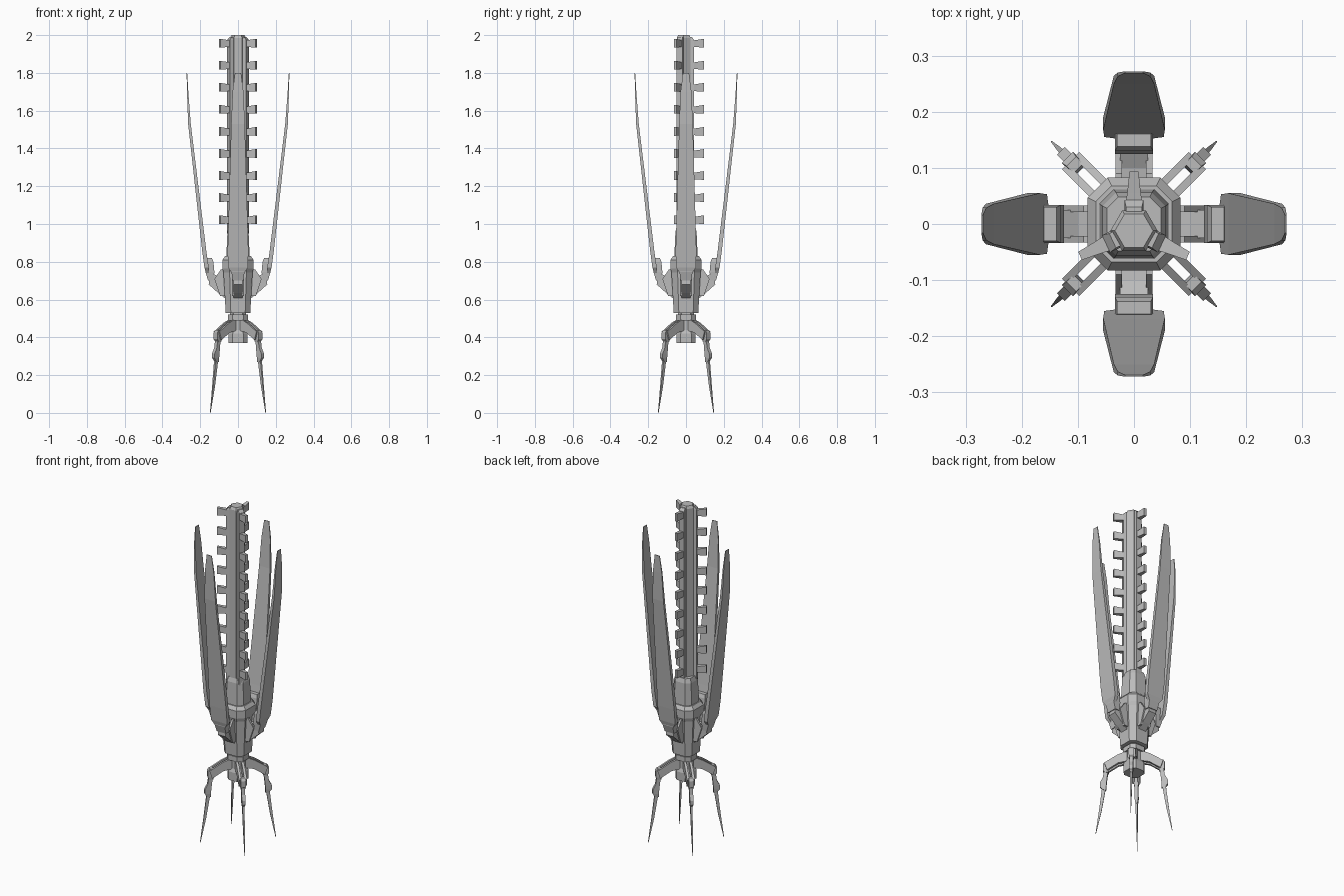
import bpy, bmesh
from math import radians
from mathutils import Matrix

cube = bpy.data.objects.get("Cube")
if cube:
    bpy.data.objects.remove(cube, do_unlink=True)

grey = bpy.data.materials.new("steel_grey")
grey.use_nodes = True
COLOUR = (0.5, 0.5, 0.5, 1)
grey.diffuse_color = COLOUR
grey.node_tree.nodes["Principled BSDF"].inputs["Base Color"].default_value = COLOUR


def loft(name, rings, matrix=Matrix()):
    """Skin matching rings of points and cap both ends."""
    bm = bmesh.new()
    loops = [[bm.verts.new(matrix @ Matrix.Translation(p).translation) for p in ring]
             for ring in rings]
    n = len(loops[0])
    for a, b in zip(loops, loops[1:]):
        for i in range(n):
            j = (i + 1) % n
            bm.faces.new((a[i], a[j], b[j], b[i]))
    bm.faces.new(loops[0])
    bm.faces.new(loops[-1])
    bmesh.ops.recalc_face_normals(bm, faces=bm.faces)
    mesh = bpy.data.meshes.new(name)
    bm.to_mesh(mesh)
    bm.free()
    mesh.materials.append(grey)
    obj = bpy.data.objects.new(name, mesh)
    bpy.context.collection.objects.link(obj)
    return obj


def bar(name, sections, angle, shift=0, centre_y=0):
    """Radial bar; each section is inner (r, z), outer (r, z), half width."""
    rings = [[(r0, shift - w, z0), (r1, shift - w, z1),
              (r1, shift + w, z1), (r0, shift + w, z0)]
             for r0, z0, r1, z1, w in sections]
    place = Matrix.Translation((0, centre_y, 0)) @ Matrix.Rotation(radians(angle), 4, 'Z')
    return loft(name, rings, place)


def upright(name, sections, angle, shift=0, centre_y=0):
    """Bar climbing in z; each section is z, inner r, outer r, half width."""
    return bar(name, [(a, z, b, z, w) for z, a, b, w in sections], angle, shift, centre_y)


def octagon(h, c, z):
    """Square of half size h with corners cut back to c."""
    return [(h, -c, z), (h, c, z), (c, h, z), (-c, h, z),
            (-h, c, z), (-h, -c, z), (-c, -h, z), (c, -h, z)]


def hexagon(r, z, y):
    return [tuple(Matrix.Rotation(radians(60 * i), 3, 'Z') @ Matrix.Translation((r, 0, z)).translation
                  + Matrix.Translation((0, y, 0)).translation) for i in range(6)]


# Central hull
loft("body", [octagon(.065, .038, .53), octagon(.078, .045, .76)])
loft("body_collar", [octagon(.076, .044, .74), octagon(.083, .047, .765),
                     octagon(.083, .047, .81), octagon(.068, .04, .83)])
loft("spine_sleeve", [octagon(.062, .036, .82), octagon(.056, .032, .96),
                      octagon(.048, .028, .985)])
loft("neck", [octagon(.042, .024, .40), octagon(.042, .024, .54)])
loft("neck_foot", [octagon(.05, .028, .37), octagon(.05, .028, .42), octagon(.042, .024, .44)])
loft("neck_ring", [octagon(.053, .03, .49), octagon(.053, .03, .52)])

# Spine with three rails of teeth
SPINE_Y = -.012
loft("spine", [hexagon(.042, .95, SPINE_Y), hexagon(.042, 1.985, SPINE_Y),
               hexagon(.034, 2, SPINE_Y)])
for label, angle in (("back", 90), ("left", -25), ("right", 205)):
    upright(f"spine_rail_{label}", [(.95, .02, .055, .017), (1.975, .02, .055, .017),
                                    (1.99, .02, .042, .014)], angle, 0, SPINE_Y)
    for i in range(9):
        z = 1.02 + i * .1168
        bar(f"spine_tooth_{label}_{i + 1}",
            [(.04, z - .016, .04, z + .016, .016),
             (.068, z - .018, .068, z + .02, .012),
             (.106, z - .02, .106, z + .026, .008)], angle, 0, SPINE_Y)

# Four long blades on hinged brackets
for label, angle in (("left", 0), ("back", 90), ("right", 180), ("front", 270)):
    bar(f"blade_bracket_{label}", [(.06, .60, .06, .715, .025), (.105, .635, .10, .72, .025),
                                   (.155, .68, .15, .745, .025)], angle)
    upright(f"blade_hinge_{label}", [(.70, .13, .158, .03), (.745, .125, .172, .034),
                                     (.80, .13, .168, .034), (.82, .138, .16, .03)], angle)
    for side in (-1, 1):
        upright(f"hinge_cheek_{label}_{'a' if side < 0 else 'b'}",
                [(.62, .07, .095, .006), (.71, .07, .125, .006), (.76, .07, .09, .006)],
                angle, side * .027)
    upright(f"blade_{label}", [(.735, .152, .168, .03), (.77, .155, .178, .053),
                               (.86, .168, .19, .055), (1.53, .25, .264, .036),
                               (1.70, .263, .27, .029), (1.80, .269, .272, .016)], angle)

# Four clawed legs on the diagonals
for label, angle in (("back_left", 45), ("back_right", 135),
                     ("front_right", 225), ("front_left", 315)):
    for side in (-1, 1):
        bar(f"leg_fork_{label}_{'a' if side < 0 else 'b'}",
            [(.035, .435, .035, .50, .007), (.085, .425, .09, .475, .007),
             (.145, .385, .16, .43, .007)], angle, side * .015)
    upright(f"leg_knee_{label}", [(.375, .138, .158, .012), (.39, .135, .168, .014),
                                  (.425, .138, .168, .014), (.44, .14, .158, .012)], angle)
    upright(f"leg_shin_{label}", [(.27, .15, .168, .006), (.29, .15, .184, .009),
                                  (.315, .148, .184, .01), (.345, .145, .168, .01),
                                  (.385, .14, .162, .01)], angle)
    upright(f"leg_claw_{label}", [(0, .206, .209, .001), (.14, .176, .19, .004),
                                  (.29, .152, .172, .006)], angle)
